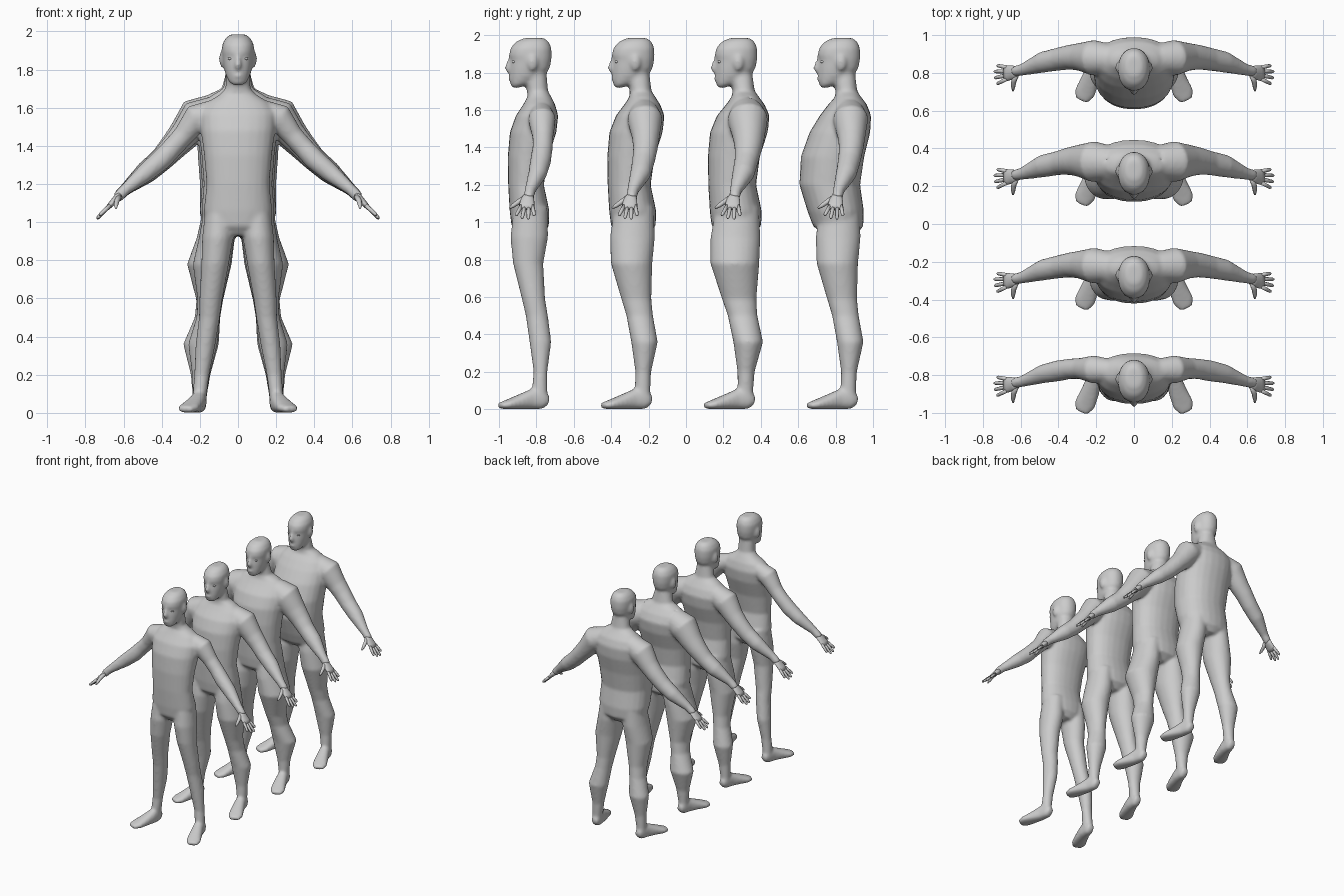
import bpy, bmesh, math
from mathutils import Vector, Matrix

# torso: z, half width, front y, back y | bulk change: width, front, back | belly change: width, front, back
TORSO = [
    (0.93, .080, -.070, .060, .00, -.01, .01, .00, -.01, .02),
    (0.98, .165, -.108, .092, .02, -.03, .035, .01, -.02, .01),
    (1.06, .180, -.118, .095, .02, -.03, .035, .01, -.04, .01),
    (1.20, .165, -.126, .065, .025, -.03, .035, .02, -.075, .02),
    (1.35, .178, -.128, .090, .022, -.03, .03, .02, -.065, .02),
    (1.48, .195, -.117, .132, .02, -.03, .03, .01, -.03, .01),
    (1.57, .200, -.085, .142, .02, -.025, .03, .00, -.01, .005),
    (1.63, .160, -.045, .125, .04, -.015, .02, .00, -.01, .005),
    (1.67, .095, -.022, .105, .06, -.01, .01, .00, 0, 0),
    (1.70, .066, -.025, .088, .02, 0, .005, .00, 0, 0),
    (1.79, .062, -.040, .080, .00, 0, 0, .00, 0, 0)]
# leg: z, centre x, half width, front y, back y | bulk change: centre, width, front, back
LEG = [
    (1.08, .095, .075, -.095, .085, .00, .01, -.02, .03),
    (0.92, .106, .082, -.114, .088, .01, .018, -.03, .035),
    (0.78, .120, .072, -.100, .062, .03, .045, -.045, .055),
    (0.59, .143, .060, -.053, .072, .005, .01, -.03, .03),
    (0.50, .150, .055, -.032, .087, .01, .012, -.02, .02),
    (0.36, .170, .052, -.012, .105, .024, .042, -.01, .032),
    (0.20, .190, .040, .010, .084, .006, .012, -.01, .008),
    (0.10, .200, .037, .000, .085, 0, .002, 0, 0),
    (0.03, .205, .035, .000, .085, 0, 0, 0, 0)]
# arm: x, y, z, radius | bulk change of radius
ARM = [
    (.13, .050, 1.580, .062, .030), (.215, .055, 1.550, .074, .034),
    (.285, .060, 1.455, .056, .030), (.340, .058, 1.395, .054, .020),
    (.400, .048, 1.330, .056, .008), (.480, .032, 1.262, .050, .010),
    (.590, -.008, 1.172, .030, .003), (.635, -.018, 1.128, .029, 0)]
# head: z, half width, front y, back y
HEAD = [
    (1.718, .026, -.105, -.070), (1.74, .050, -.114, -.010),
    (1.78, .067, -.119, .060), (1.82, .077, -.119, .096),
    (1.87, .083, -.114, .106), (1.89, .085, -.122, .107),
    (1.93, .084, -.114, .106), (1.965, .066, -.085, .092),
    (1.985, .040, -.040, .065)]
# foot: x, y, z, half height, half width
FOOT = [
    (.197, .092, .042, .022, .022), (.200, .062, .052, .052, .036),
    (.210, .000, .054, .054, .042), (.235, -.070, .038, .038, .050),
    (.260, -.130, .025, .025, .056), (.278, -.172, .018, .016, .036)]


def loft(bm, rings, ref=(0, 1, 0), n=20, power=2.0):
    """Skin closed rings (centre, radius across, radius along ref) set square to the path."""
    ref, loops = Vector(ref), []
    pts = [Vector(r[0]) for r in rings]
    for i, (c, a, b) in enumerate(rings):
        t = (pts[min(i + 1, len(pts) - 1)] - pts[max(i - 1, 0)]).normalized()
        u = (ref - t * ref.dot(t)).normalized()
        v = t.cross(u)
        loop = []
        for k in range(n):
            ca, sa = (f(2 * math.pi * k / n) for f in (math.cos, math.sin))
            ca, sa = (math.copysign(abs(q) ** (2 / power), q) for q in (ca, sa))
            loop.append(bm.verts.new(pts[i] + v * a * ca + u * b * sa))
        loops.append(loop)
    for p, q in zip(loops, loops[1:]):
        for k in range(n):
            bm.faces.new((p[k], p[(k + 1) % n], q[(k + 1) % n], q[k]))
    bm.faces.new(loops[0])
    bm.faces.new(loops[-1])


def stack(bm, rows, power=2.0):
    """Loft level slices given as z, centre x, half width, front y, back y."""
    loft_rows = [((0, 0, z), 0, 0) for z, *_ in rows]
    n, loops = 24, []
    for z, cx, hw, yf, yb in rows:
        loop = []
        for k in range(n):
            ca, sa = (f(2 * math.pi * k / n) for f in (math.cos, math.sin))
            ca, sa = (math.copysign(abs(q) ** (2 / power), q) for q in (ca, sa))
            loop.append(bm.verts.new((cx + hw * ca, (yf + yb) / 2 + (yb - yf) / 2 * sa, z)))
        loops.append(loop)
    for p, q in zip(loops, loops[1:]):
        for k in range(n):
            bm.faces.new((p[k], p[(k + 1) % n], q[(k + 1) % n], q[k]))
    bm.faces.new(loops[0])
    bm.faces.new(loops[-1])


def ball(bm, c, size, seg=12):
    bmesh.ops.create_uvsphere(bm, u_segments=seg, v_segments=8, radius=1,
                              matrix=Matrix.Translation(c) @ Matrix.Diagonal((*size, 1)))


def finish(bm, name, y):
    bmesh.ops.recalc_face_normals(bm, faces=bm.faces)
    for f in bm.faces:
        f.smooth = True
    me = bpy.data.meshes.new(name)
    bm.to_mesh(me)
    bm.free()
    ob = bpy.data.objects.new(name, me)
    ob.location.y = y
    bpy.context.collection.objects.link(ob)
    return ob


def figure(label, y, m, fat):
    # torso, neck and head
    bm = bmesh.new()
    stack(bm, [(z, 0, w + m * dw + fat * fw, f + m * df + fat * ff, b + m * db + fat * fb)
               for z, w, f, b, dw, df, db, fw, ff, fb in TORSO], 2.2)
    stack(bm, [(z, 0, w, f, b) for z, w, f, b in HEAD], 2.15)
    # nose and lips
    loft(bm, [((0, -.108, 1.885), .009, .012), ((0, -.122, 1.85), .013, .014),
              ((0, -.130, 1.822), .020, .018), ((0, -.118, 1.806), .017, .012)], n=12)
    ball(bm, (0, -.112, 1.768), (.028, .014, .013))
    for s in (1, -1):
        # ears
        ball(bm, (s * .086, .005, 1.855), (.014, .026, .042))
        # limbs and feet
        stack(bm, [(z, s * (cx + m * dc), w + m * dw, f + m * df, b + m * db)
                   for z, cx, w, f, b, dc, dw, df, db in LEG])
        loft(bm, [((s * x, yy, z), r + m * dr, r + m * dr) for x, yy, z, r, dr in ARM])
        loft(bm, [((s * x, yy, z), w, h) for x, yy, z, h, w in FOOT], ref=(0, 0, 1), power=2.4)
    body = finish(bm, label + "_body", y)
    rm = body.modifiers.new("blend", 'REMESH')
    rm.mode, rm.voxel_size, rm.use_smooth_shade = 'VOXEL', 0.011, True
    sm = body.modifiers.new("soften", 'SMOOTH')
    sm.factor, sm.iterations = 0.5, 6

    for s, side in ((1, "left"), (-1, "right")):
        # palm, four fingers and thumb
        bm = bmesh.new()
        loft(bm, [((s * .615, -.014, 1.148), .022, .024), ((s * .640, -.022, 1.120), .019, .036),
                  ((s * .668, -.026, 1.092), .015, .041), ((s * .686, -.027, 1.072), .011, .039)], n=16)
        for y0, y1, x1, z1 in ((.004, .014, .725, 1.035), (-.016, -.018, .741, 1.016),
                               (-.037, -.052, .739, 1.020), (-.056, -.084, .726, 1.036)):
            a, b = Vector((s * .672, y0, 1.087)), Vector((s * x1, y1, z1))
            loft(bm, [(a, .011, .011), (a.lerp(b, .5), .0105, .0105),
                      (a.lerp(b, .9), .009, .009), (b, .004, .004)], n=8)
        loft(bm, [((s * .622, -.030, 1.135), .016, .016), ((s * .636, -.068, 1.110), .014, .014),
                  ((s * .640, -.100, 1.088), .011, .011), ((s * .640, -.120, 1.074), .005, .005)],
             ref=(1, 0, 0), n=8)
        finish(bm, f"{label}_{side}_hand", y)
        # eye
        bm = bmesh.new()
        ball(bm, (s * .040, -.094, 1.858), (.014, .012, .008))
        finish(bm, f"{label}_{side}_eye", y)


# four builds standing in a row: label, y, bulk, belly
for args in (("slim", -.825, 0, 0), ("average", -.275, .6, 0),
             ("muscular", .275, 1, 0), ("heavy", .825, .6, 1)):
    figure(*args)
